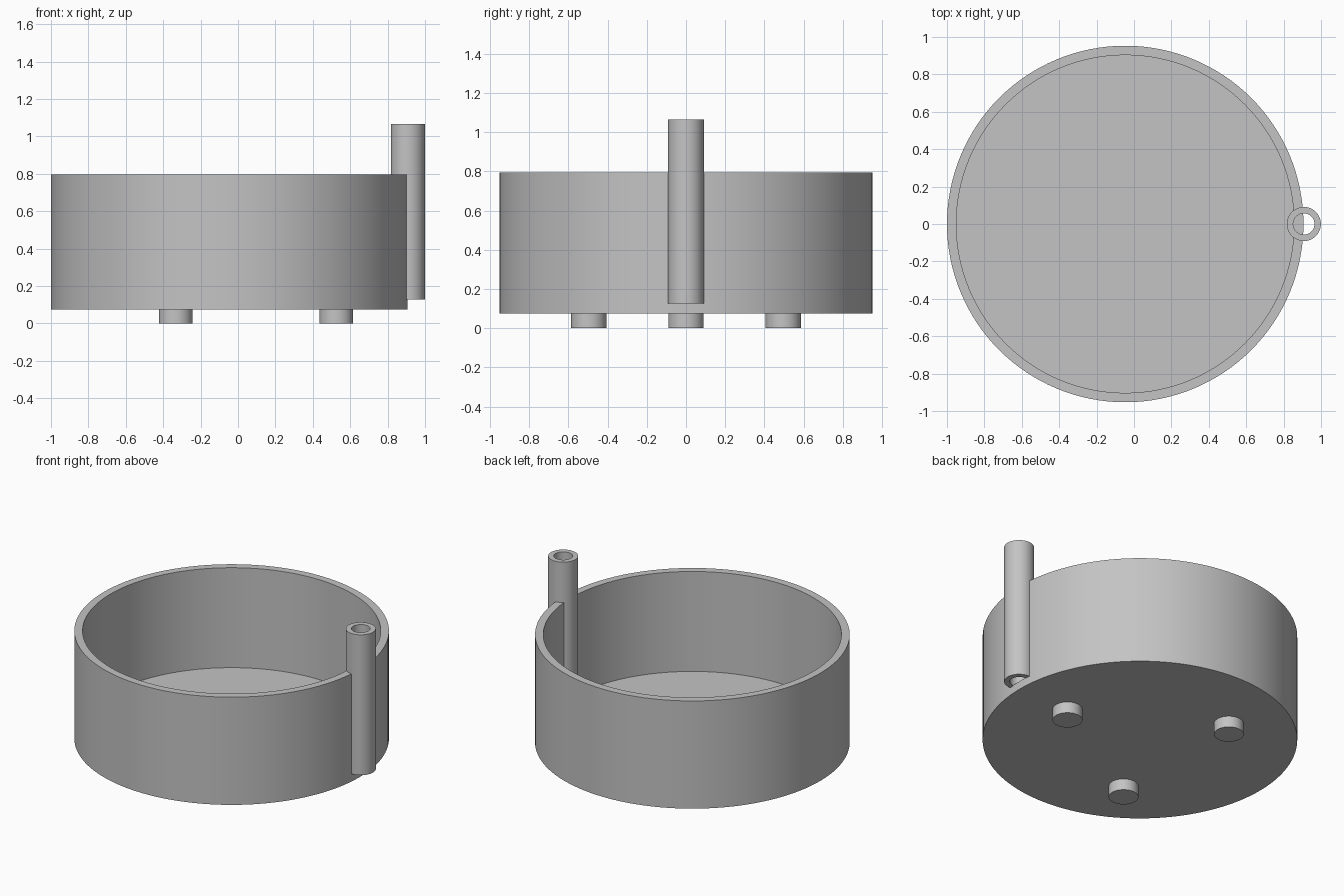
import bpy, bmesh, math

cube = bpy.data.objects.get("Cube")
if cube:
    bpy.data.objects.remove(cube, do_unlink=True)

grey = bpy.data.materials.new("plain grey")
grey.use_nodes = True
colour = (0.55, 0.55, 0.55, 1)
grey.diffuse_color = colour
grey.node_tree.nodes["Principled BSDF"].inputs["Base Color"].default_value = colour

BOWL_X, BOWL_R, WALL = -0.047, 0.953, 0.05
BASE_Z, FLOOR_Z, RIM_Z = 0.075, 0.127, 0.795
TUBE_X, TUBE_R, HOLE_R, TUBE_TOP = 0.908, 0.091, 0.057, 1.065
FOOT_R, FOOT_RING = 0.09, 0.573


def lathe(name, profile, x, y=0, sides=64, closed=False):
    """Spin an (r, z) profile about a vertical axis; r = 0 ends become caps."""
    bm = bmesh.new()
    verts = [bm.verts.new((r, 0, z)) for r, z in profile]
    edges = [bm.edges.new(pair) for pair in zip(verts, verts[1:])]
    if closed:
        edges.append(bm.edges.new((verts[-1], verts[0])))
    bmesh.ops.spin(bm, geom=verts + edges, cent=(0, 0, 0), axis=(0, 0, 1),
                   angle=math.tau, steps=sides, use_duplicate=False)
    bmesh.ops.remove_doubles(bm, verts=bm.verts, dist=1e-5)
    bmesh.ops.recalc_face_normals(bm, faces=bm.faces)
    mesh = bpy.data.meshes.new(name)
    bm.to_mesh(mesh)
    bm.free()
    mesh.materials.append(grey)
    obj = bpy.data.objects.new(name, mesh)
    obj.location = (x, y, 0)
    bpy.context.collection.objects.link(obj)
    return obj


def select(obj):
    bpy.ops.object.select_all(action='DESELECT')
    obj.select_set(True)
    bpy.context.view_layer.objects.active = obj


def rod(name, radius, low, high, x, y=0):
    return lathe(name, [(0, low), (radius, low), (radius, high), (0, high)], x, y)


# Open round bowl
inner = BOWL_R - WALL
bowl = lathe("bowl", [(0, BASE_Z), (BOWL_R, BASE_Z), (BOWL_R, RIM_Z),
                      (inner, RIM_Z), (inner, FLOOR_Z), (0, FLOOR_Z)],
             BOWL_X, sides=128)

# Bore of the tube drilled down through the bowl wall
cutter = rod("bore_cutter", HOLE_R, FLOOR_Z + 0.003, TUBE_TOP, TUBE_X)
cutter.hide_render = True
cut = bowl.modifiers.new("bore", 'BOOLEAN')
cut.operation, cut.solver, cut.object = 'DIFFERENCE', 'EXACT', cutter
select(bowl)
bpy.ops.object.modifier_apply(modifier=cut.name)
bpy.data.objects.remove(cutter, do_unlink=True)

# Hollow upright tube set into the wall
tube = lathe("tube", [(HOLE_R, FLOOR_Z), (TUBE_R, FLOOR_Z),
                      (TUBE_R, TUBE_TOP), (HOLE_R, TUBE_TOP)], TUBE_X, closed=True)

# Three short round feet
feet = []
for i in range(3):
    a = math.tau * i / 3
    feet.append(rod(f"foot_{i + 1}", FOOT_R, 0, BASE_Z + 0.01,
                    BOWL_X + FOOT_RING * math.cos(a), FOOT_RING * math.sin(a)))

for obj in [bowl, tube] + feet:
    select(obj)
    bpy.ops.object.shade_smooth_by_angle(angle=math.radians(30))
